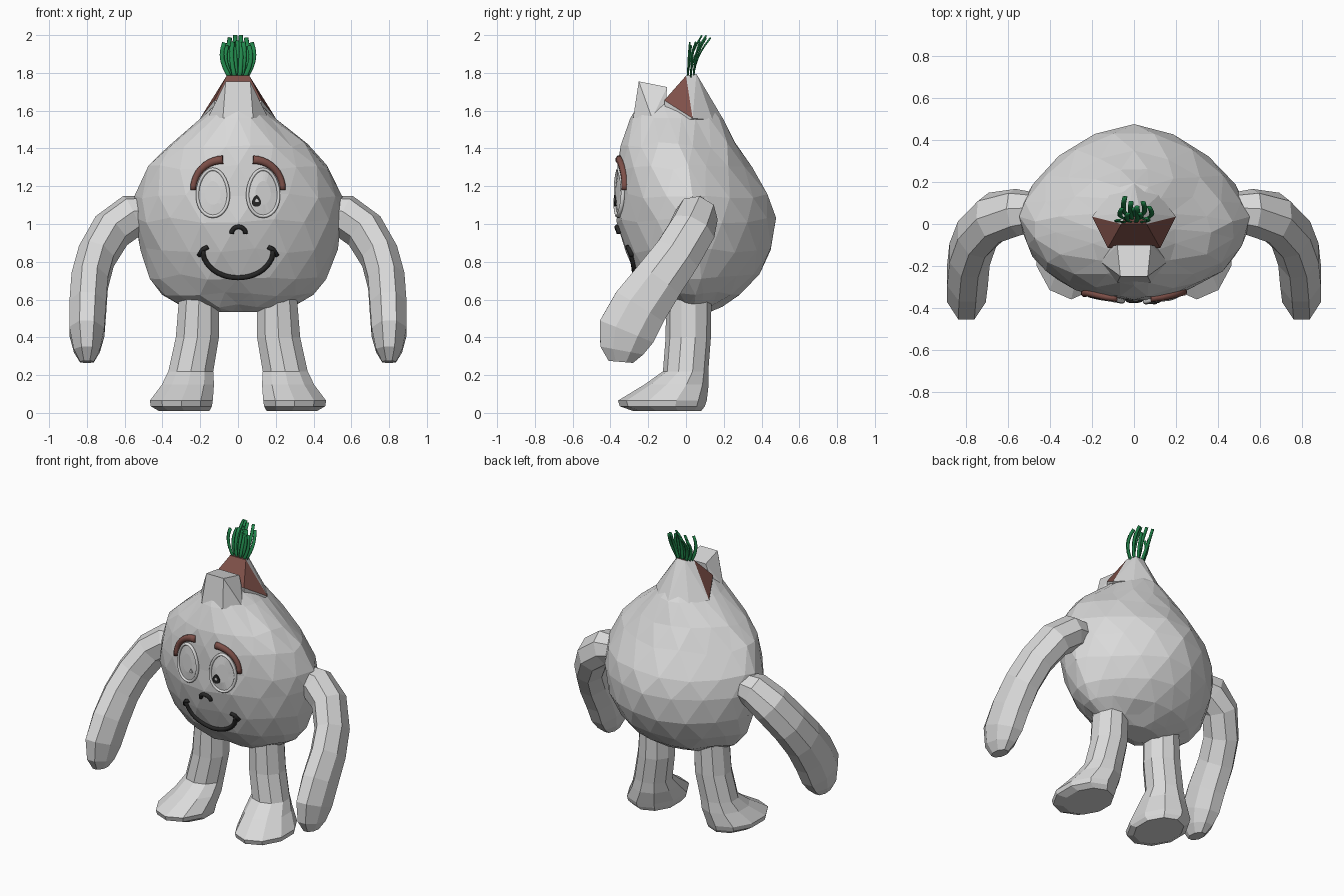
import bpy
import bmesh
import random
from math import sin, cos, pi
from mathutils import Vector
from mathutils.bvhtree import BVHTree

random.seed(4)
if "Cube" in bpy.data.objects:
    bpy.data.objects.remove(bpy.data.objects["Cube"], do_unlink=True)


def material(name, rgb):
    mat = bpy.data.materials.new(name)
    mat.use_nodes = True
    mat.diffuse_color = (*rgb, 1)
    mat.node_tree.nodes["Principled BSDF"].inputs["Base Color"].default_value = (*rgb, 1)
    return mat


GREY = material("pale grey", (0.7, 0.7, 0.7))
BROWN = material("reddish brown", (0.21, 0.08, 0.066))
GREEN = material("leaf green", (0.015, 0.24, 0.07))
BLACK = material("black", (0.02, 0.02, 0.02))


def finish(name, bm, *mats, smooth=False):
    bmesh.ops.recalc_face_normals(bm, faces=bm.faces[:])
    mesh = bpy.data.meshes.new(name)
    bm.to_mesh(mesh)
    for mat in mats:
        mesh.materials.append(mat)
    for poly in mesh.polygons:
        poly.use_smooth = smooth
    obj = bpy.data.objects.new(name, mesh)
    bpy.context.collection.objects.link(obj)
    return obj


def loft(rings, closed=False, tri=False):
    """Skin a list of equal-length point rings, capped unless closed."""
    bm = bmesh.new()
    rows = [[bm.verts.new(p) for p in ring] for ring in rings]
    n = len(rows[0])
    pairs = list(zip(rows, rows[1:]))
    if closed:
        pairs.append((rows[-1], rows[0]))
    else:
        bm.faces.new(rows[0])
        bm.faces.new(rows[-1])
    for a, b in pairs:
        for i in range(n):
            j = (i + 1) % n
            if tri:
                bm.faces.new((a[i], a[j], b[i]))
                bm.faces.new((a[j], b[j], b[i]))
            else:
                bm.faces.new((a[i], a[j], b[j], b[i]))
    return bm


def sweep(path, radii, ref, sides=8, closed=False):
    """Sweep an elliptical section along a path; ref sets its first axis."""
    path = [Vector(p) for p in path]
    count, rings = len(path), []
    for k, p in enumerate(path):
        if closed:
            t = path[(k + 1) % count] - path[k - 1]
        else:
            t = path[min(k + 1, count - 1)] - path[max(k - 1, 0)]
        t.normalize()
        w = Vector(ref)
        w = (w - t * w.dot(t)).normalized()
        n = t.cross(w)
        rw, rn = radii[k] if isinstance(radii, list) else radii
        angles = [2 * pi * (i + 0.5) / sides for i in range(sides)]
        rings.append([p + w * rw * cos(a) + n * rn * sin(a) for a in angles])
    return loft(rings, closed)


def hull(points):
    bm = bmesh.new()
    for x, y, z in points:
        for sx in ((1, -1) if x else (1,)):
            bm.verts.new((x * sx, y, z))
    res = bmesh.ops.convex_hull(bm, input=bm.verts[:])
    spare = {g for g in res["geom_interior"] + res["geom_unused"]
             if isinstance(g, bmesh.types.BMVert)}
    bmesh.ops.delete(bm, geom=list(spare), context="VERTS")
    return bm


# Bulb body: height, half width, front, back
SECTIONS = [
    (0.535, 0.17, -0.04, 0.13), (0.57, 0.29, -0.12, 0.19), (0.63, 0.40, -0.19, 0.29),
    (0.72, 0.475, -0.26, 0.385), (0.86, 0.52, -0.325, 0.46), (1.02, 0.55, -0.36, 0.47),
    (1.15, 0.545, -0.365, 0.435), (1.3, 0.48, -0.36, 0.345), (1.42, 0.37, -0.345, 0.265),
    (1.56, 0.2, -0.295, 0.195), (1.64, 0.11, -0.25, 0.12)]
SEG = 18
rings = []
for k, (z, half, front, back) in enumerate(SECTIONS):
    ring = []
    inner = 0 < k < len(SECTIONS) - 2
    # The back narrows more than the front, except near the peak
    power = 1.65 if z < 1.35 else 1.3
    for i in range(SEG):
        a = 2 * pi * (i + k / 2) / SEG
        s = 1.0 + (random.uniform(-0.01, 0.02) if inner else 0)
        dz = random.uniform(-0.015, 0.015) if inner else 0
        depth = max(sin(a), 0) ** power if sin(a) > 0 else sin(a)
        ring.append((half * s * cos(a),
                     (front + back) / 2 + (back - front) / 2 * s * depth, z + dz))
    rings.append(ring)
bm = loft(rings, tri=True)
bm.normal_update()
surface = BVHTree.FromBMesh(bm)
finish("body", bm, GREY)


def on_face(x, z, lift=0.0):
    """Point on the front of the body at the given x and z."""
    hit = surface.ray_cast(Vector((x, -3, z)), Vector((0, 1, 0)))[0]
    return Vector((x, (hit.y if hit else -0.3) - lift, z))


# Peak with the exposed brown layer on its front and flanks
bm = hull([(0.2, 0.035, 1.56), (0.12, 0.14, 1.55), (0, 0.2, 1.55), (0.06, 0, 1.785),
           (0.03, 0.055, 1.795), (0.125, -0.115, 1.655), (0.12, -0.1, 1.5)])
bmesh.ops.recalc_face_normals(bm, faces=bm.faces[:])
bm.normal_update()
for f in bm.faces:
    if f.normal.y < -0.08 and f.calc_center_median().z > 1.62:
        f.material_index = 1
finish("peak", bm, GREY, BROWN)

# Peeled front flap
finish("front_flap", hull([(0.065, -0.25, 1.755), (0.08, -0.1, 1.725), (0.16, -0.18, 1.56),
                           (0.08, -0.28, 1.56), (0.12, -0.11, 1.6)]), GREY)

# Sprout blades: a tight tuft that bulges, then bends backwards
for k in range(11):
    u = k / 5 - 1
    lean = 0.01 + 0.08 * ((k * 5) % 11) / 10
    top = 2.0 - 0.04 * u * u - 0.03 * (k % 2)
    path = []
    for s in range(7):
        t = s / 6
        path.append((u * (0.04 + 0.045 * sin(t * pi * 0.75)),
                     0.01 + 0.015 * (k % 3) + lean * t * t, 1.77 + (top - 1.77) * t))
    finish("sprout_blade", sweep(path, (0.005, 0.012), (0, 1, 0), 6), GREEN, smooth=True)

# Limbs, mirrored
ARM = [((0.46, 0.06, 1.06), (0.09, 0.09)), ((0.56, 0.055, 1.045), (0.115, 0.115)),
       ((0.67, 0.03, 0.965), (0.13, 0.11)), ((0.75, -0.05, 0.83), (0.135, 0.105)),
       ((0.785, -0.145, 0.7), (0.145, 0.105)), ((0.795, -0.245, 0.56), (0.16, 0.105)),
       ((0.80, -0.315, 0.43), (0.165, 0.1)), ((0.80, -0.34, 0.33), (0.125, 0.075)),
       ((0.80, -0.345, 0.27), (0.07, 0.04))]
LEG = [(0.64, 0.205, 0.015, 0.11, 0.12), (0.4, 0.215, 0.012, 0.12, 0.12),
       (0.22, 0.25, -0.002, 0.125, 0.12), (0.15, 0.265, -0.05, 0.145, 0.17),
       (0.065, 0.3, -0.125, 0.175, 0.235), (0.035, 0.3, -0.125, 0.17, 0.225),
       (0.01, 0.285, -0.10, 0.14, 0.18)]
for side, sx in (("left", 1), ("right", -1)):
    path = [(x * sx, y, z) for (x, y, z), r in ARM]
    finish(side + "_arm", sweep(path, [r for p, r in ARM], (0, 0.8, -0.55)), GREY)
    rings = []
    for z, cx, cy, rx, ry in LEG:
        angles = [2 * pi * (i + 0.5) / 10 for i in range(10)]
        rings.append([(sx * (cx + rx * cos(a)), cy + ry * sin(a), z) for a in angles])
    finish(side + "_leg", loft(rings), GREY)

    # Eye: raised plate with a rim
    def oval(scale, lift, cx=0.133, cz=1.165, rx=0.082, rz=0.125, n=28):
        angles = [2 * pi * i / n for i in range(n)]
        return [on_face(sx * (cx + scale * cos(a) * (rx - 0.008 * sin(a))),
                        cz + scale * rz * sin(a), lift) for a in angles]

    finish(side + "_eye", loft([oval(1, -0.01), oval(1, 0.008), oval(0.5, 0.012)]), GREY)
    finish(side + "_eye_rim", sweep(oval(1, 0.008), (0.012, 0.009), (0, 1, 0), 8, True),
           GREY, smooth=True)

    # Brow
    path = [on_face(sx * (0.08 + 0.158 * sin(t * pi / 20)),
                    1.18 + 0.16 * cos(t * pi / 20), 0.006) for t in range(11)]
    radii = [(0.018, 0.024 - 0.0008 * t) for t in range(11)]
    finish(side + "_brow", sweep(path, radii, (0, 1, 0)), BROWN, smooth=True)

    # Mouth corner
    path = [on_face(sx * x, z, 0.006) for x, z in ((0.16, 0.878), (0.185, 0.866), (0.207, 0.832))]
    finish(side + "_mouth_corner", sweep(path, (0.013, 0.013), (0, 1, 0)), BLACK, smooth=True)

    # Pupil: dark on one eye, a faint spot on the other
    size = 0.023 if sx > 0 else 0.01
    spot = dict(cx=0.098, cz=1.122, rx=size, rz=size * 1.35, n=14)
    finish(side + "_pupil", loft([oval(1, 0.0, **spot), oval(1, 0.018, **spot)]),
           BLACK if sx > 0 else GREY)
    if sx > 0:
        glint = dict(cx=0.1, cz=1.126, rx=0.008, rz=0.011, n=10)
        finish("pupil_glint", loft([oval(1, 0.01, **glint), oval(1, 0.021, **glint)]), GREY)

# Smile and nose
path = [on_face(-0.187 * cos(t * pi / 20), 0.862 - 0.147 * sin(t * pi / 20), 0.006)
        for t in range(21)]
finish("smile", sweep(path, (0.014, 0.014), (0, 1, 0)), BLACK, smooth=True)
path = [on_face(0.003 - 0.037 * cos(t * pi / 10), 0.95 + 0.035 * sin(t * pi / 10), 0.006)
        for t in range(11)]
finish("nose", sweep(path, (0.014, 0.013), (0, 1, 0)), BLACK, smooth=True)
